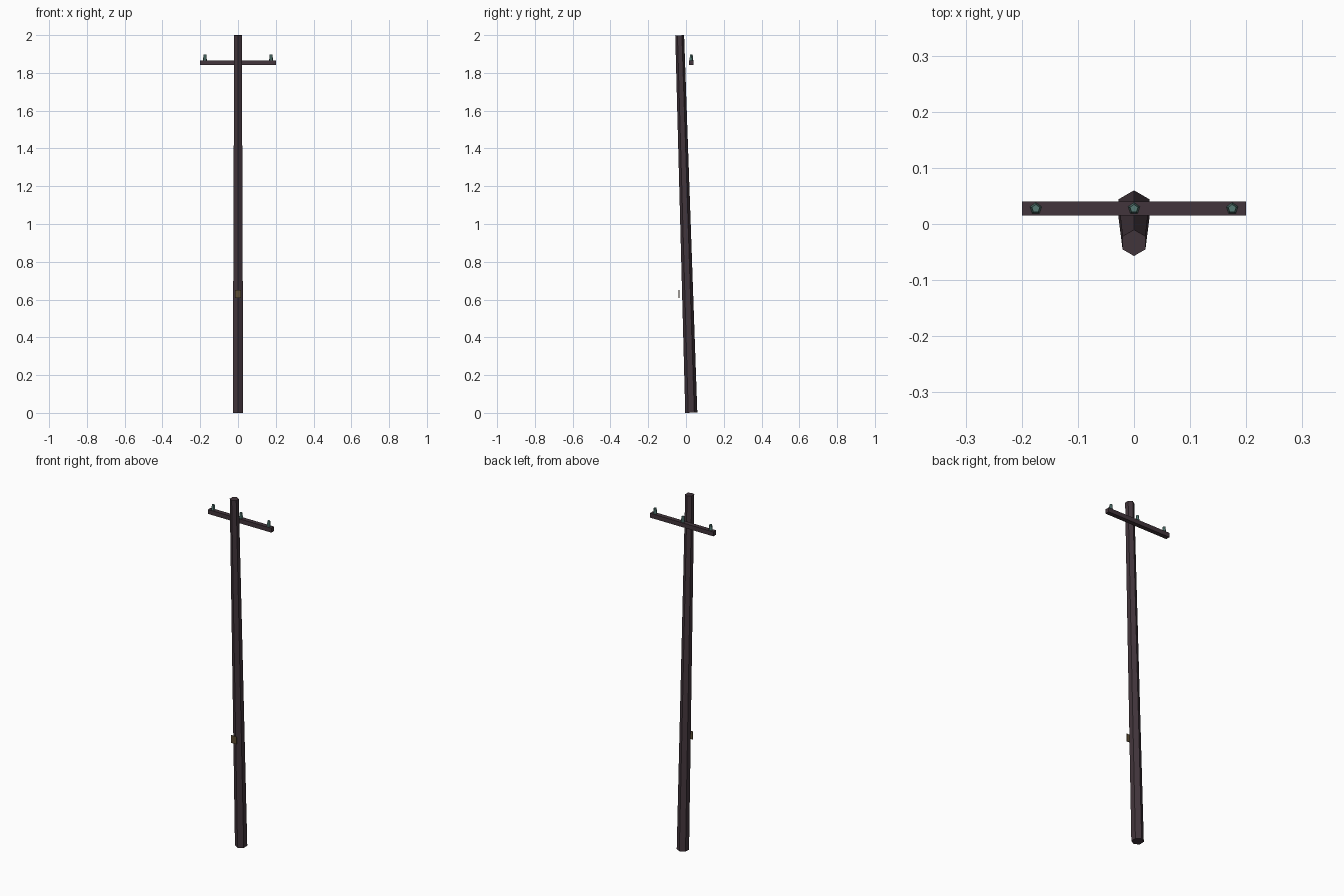
import bpy, math
from mathutils import Vector

if "Cube" in bpy.data.objects:
    bpy.data.objects.remove(bpy.data.objects["Cube"])


def mat(name, col):
    m = bpy.data.materials.new(name)
    m.diffuse_color = (*col, 1)
    m.use_nodes = True
    m.node_tree.nodes["Principled BSDF"].inputs["Base Color"].default_value = m.diffuse_color
    return m


wood = mat("dark_wood", (0.055, 0.036, 0.045))
glass = mat("insulator_glass", (0.09, 0.19, 0.17))
brass = mat("tag_metal", (0.11, 0.075, 0.035))


def box(name, size, loc, m, tilt=0):
    bpy.ops.mesh.primitive_cube_add(size=1, location=loc, rotation=(tilt, 0, 0))
    o = bpy.context.object
    o.name = name
    o.scale = size
    o.data.materials.append(m)
    return o


def taper(name, sides, r1, r2, a, b, m):
    a, b = Vector(a), Vector(b)
    d = b - a
    bpy.ops.mesh.primitive_cone_add(vertices=sides, radius1=r1, radius2=r2,
                                    depth=d.length, location=(a + b) / 2)
    o = bpy.context.object
    o.rotation_euler = (math.atan2(-d.y, d.z), 0, 0)
    o.name = name
    o.data.materials.append(m)
    return o


# Leaning hexagonal pole
taper("pole", 6, 0.032, 0.0235, (0, 0.028, 0.001), (0, -0.0335, 1.999), wood)

# Crossarm behind the pole
box("crossarm", (0.4, 0.025, 0.025), (0, 0.0275, 1.854), wood)

# Insulators along the crossarm
for i, x in enumerate((-0.175, 0, 0.175)):
    taper(f"insulator_{i + 1}", 5, 0.011, 0.0075,
          (x, 0.0275, 1.866), (x, 0.0275, 1.898), glass)

# Small tag on the front of the pole
box("tag", (0.034, 0.004, 0.044), (0, -0.037, 0.629), brass, 0.031)
